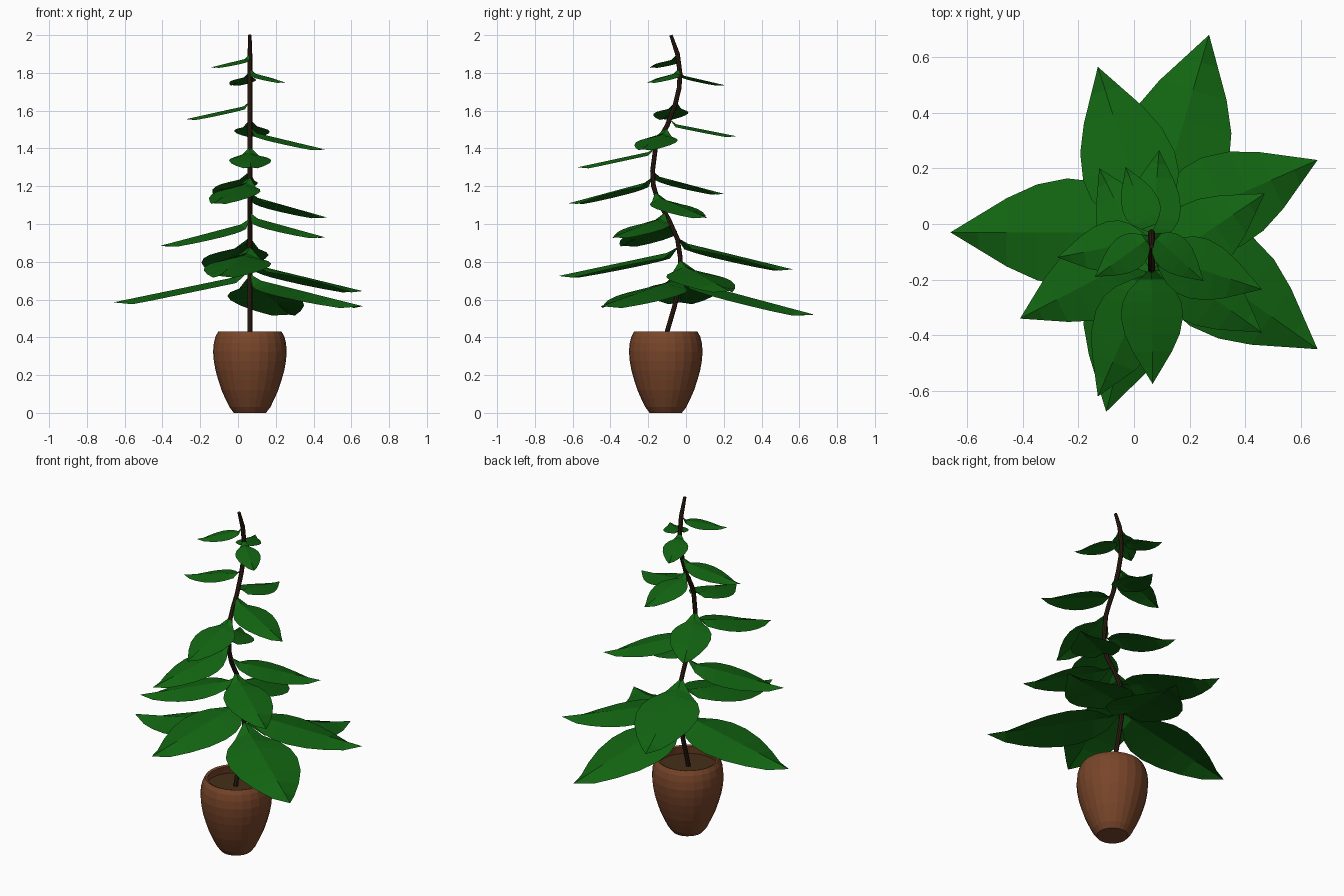
import bpy, math
from mathutils import Vector

if "Cube" in bpy.data.objects:
    bpy.data.objects.remove(bpy.data.objects["Cube"])

CX, CY = 0.063, -0.107


def material(name, rgb):
    m = bpy.data.materials.new(name)
    m.diffuse_color = (*rgb, 1)
    m.use_nodes = True
    m.node_tree.nodes["Principled BSDF"].inputs["Base Color"].default_value = m.diffuse_color
    return m


leaf_green = material("leaf green", (0.006, 0.13, 0.006))
terracotta = material("terracotta brown", (0.19, 0.06, 0.023))
bark = material("dark bark", (0.03, 0.013, 0.006))
soil_brown = material("soil brown", (0.06, 0.028, 0.008))


def add_mesh(name, verts, faces, mat):
    me = bpy.data.meshes.new(name)
    me.from_pydata(verts, [], faces)
    me.materials.append(mat)
    ob = bpy.data.objects.new(name, me)
    bpy.context.collection.objects.link(ob)
    return ob


def lathe(name, profile, mat, n=24):
    """Revolve (radius, z) points about the pot axis; r = 0 closes with a fan."""
    verts, faces, rings = [], [], []
    for r, z in profile:
        start = len(verts)
        count = n if r > 0 else 1
        for i in range(count):
            a = 2 * math.pi * i / n
            verts.append((CX + r * math.cos(a), CY + r * math.sin(a), z))
        rings.append([start + i % count for i in range(n)])
    for a, b in zip(rings, rings[1:]):
        for i in range(n):
            j = (i + 1) % n
            f = list(dict.fromkeys((a[i], a[j], b[j], b[i])))
            faces.append(f)
    return add_mesh(name, verts, faces, mat)


# Pot: outer wall, rim, inner wall
lathe("pot", [(0, 0), (0.085, 0), (0.108, 0.03), (0.13, 0.075), (0.15, 0.12),
              (0.168, 0.175), (0.182, 0.225), (0.191, 0.275), (0.195, 0.325),
              (0.191, 0.37), (0.182, 0.405), (0.168, 0.43), (0.155, 0.425),
              (0.16, 0.40), (0.165, 0.375)], terracotta)
lathe("soil", [(0.165, 0.38), (0, 0.38)], soil_brown)

# Stem: S-shaped path of (y, z), lying in the plane x = CX
STEM = [(-0.115, 0.37), (-0.10, 0.43), (-0.062, 0.56), (-0.03, 0.70), (-0.03, 0.82),
        (-0.045, 0.92), (-0.09, 1.02), (-0.15, 1.13), (-0.172, 1.2), (-0.177, 1.28),
        (-0.162, 1.4), (-0.135, 1.46), (-0.10, 1.52), (-0.058, 1.63), (-0.036, 1.72),
        (-0.032, 1.8), (-0.045, 1.9), (-0.08, 2.0)]
cu = bpy.data.curves.new("stem", 'CURVE')
cu.dimensions = '3D'
cu.bevel_depth = 0.0125
cu.bevel_resolution = 2
cu.use_fill_caps = True
sp = cu.splines.new('POLY')
sp.points.add(len(STEM) - 1)
for p, (y, z) in zip(sp.points, STEM):
    p.co = (CX, y, z, 1)
sp.points[-1].radius = 0.7
cu.materials.append(bark)
stem = bpy.data.objects.new("stem", cu)
bpy.context.collection.objects.link(stem)
bpy.context.view_layer.objects.active = stem
stem.select_set(True)
bpy.ops.object.convert(target='MESH')
for poly in stem.data.polygons:
    poly.use_smooth = False


def stem_y(z):
    for (y0, z0), (y1, z1) in zip(STEM, STEM[1:]):
        if z <= z1:
            return y0 + (y1 - y0) * (z - z0) / (z1 - z0)
    return STEM[-1][0]


# Leaf outline: position along the midrib, half width, both relative to length
OUTLINE = [(0.1, 0.11), (0.2, 0.205), (0.3, 0.255), (0.42, 0.268),
           (0.57, 0.238), (0.72, 0.17), (0.86, 0.085)]


def leaf(name, tip, z_base):
    """Roof-folded pointed leaf from the stem to its tip."""
    base = Vector((CX, stem_y(z_base), z_base))
    tip = Vector(tip)
    run = Vector((tip.x - base.x, tip.y - base.y, 0))
    length = run.length
    side = Vector((-run.y, run.x, 0)) / length
    drop = Vector((0, 0, -0.02))          # short steep bend next to the stem
    verts, faces = [base], []
    for t, w in OUTLINE:
        mid = base + drop + (tip - base - drop) * t
        sag = Vector((0, 0, -0.045 * length * min(1, w / 0.09)))
        verts += [mid + side * w * length + sag, mid, mid - side * w * length + sag]
    verts.append(tip)
    end = len(verts) - 1
    faces += [(0, 2, 1), (0, 3, 2)]
    for k in range(len(OUTLINE) - 1):
        a, b = 1 + 3 * k, 4 + 3 * k
        faces += [(a, a + 1, b + 1, b), (a + 1, a + 2, b + 2, b + 1)]
    faces += [(end - 3, end - 2, end), (end - 2, end - 1, end)]
    add_mesh(name, verts, faces, leaf_green)


# Leaves from the bottom up: tip x, tip y, tip z, height of attachment
LEAVES = [(0.27, 0.68, 0.52, 0.73), (0.66, -0.45, 0.565, 0.735),
          (-0.66, -0.03, 0.585, 0.755), (0.66, 0.23, 0.645, 0.81),
          (-0.10, -0.675, 0.725, 0.88), (-0.13, 0.565, 0.76, 0.93),
          (-0.41, -0.34, 0.885, 1.03), (0.46, -0.39, 0.93, 1.06),
          (0.47, 0.11, 1.035, 1.17), (-0.13, -0.62, 1.11, 1.25),
          (-0.125, 0.20, 1.16, 1.28), (0.067, -0.575, 1.30, 1.41),
          (0.46, -0.235, 1.395, 1.51), (0.09, 0.265, 1.465, 1.555),
          (-0.275, -0.12, 1.555, 1.65), (-0.03, 0.205, 1.735, 1.81),
          (0.25, -0.205, 1.75, 1.825), (-0.14, -0.19, 1.83, 1.90)]
for i, (x, y, z, zb) in enumerate(LEAVES):
    leaf(f"leaf_{i + 1}", (x, y, z), zb)
